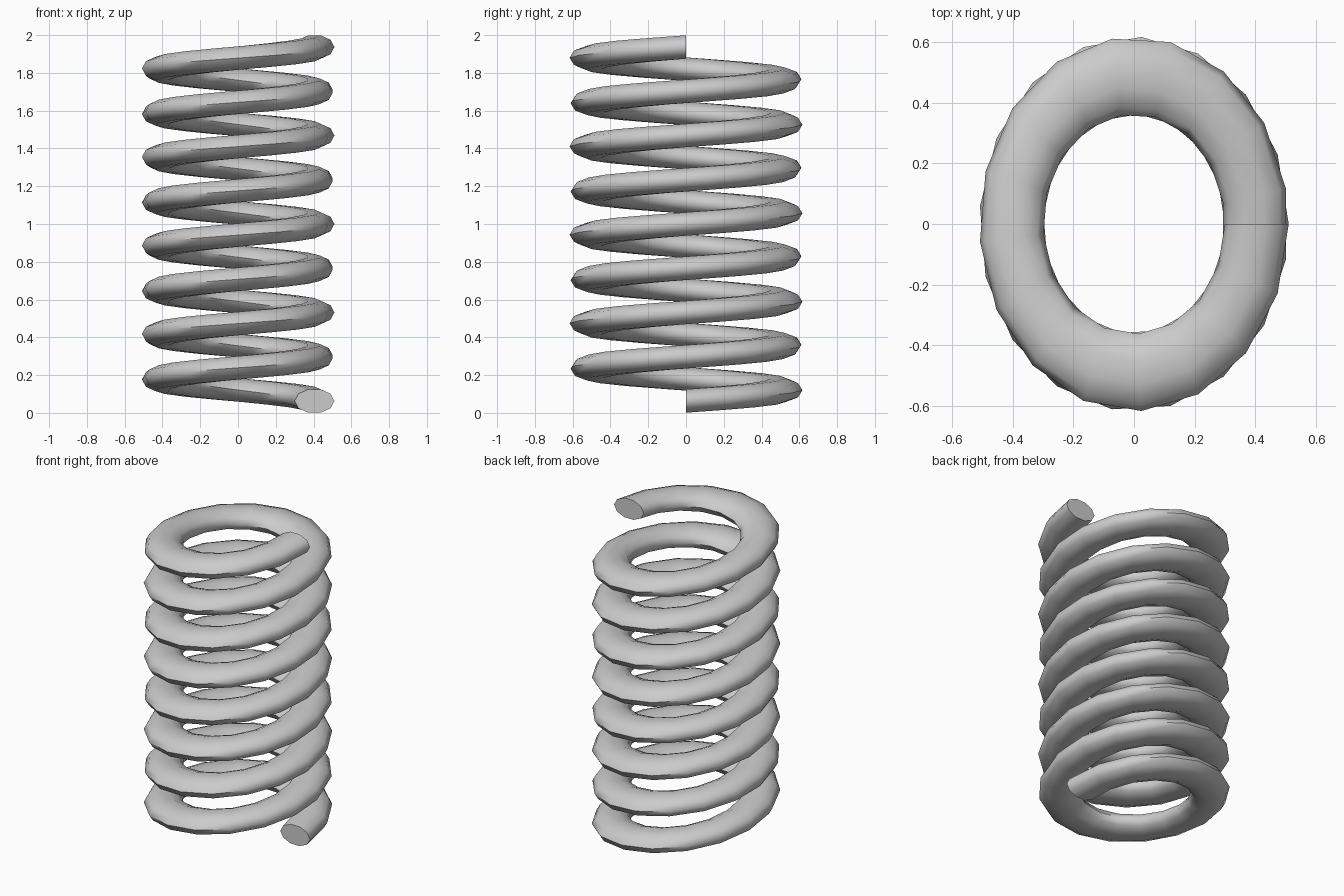
import bpy, bmesh
from math import sin, cos, pi

if "Cube" in bpy.data.objects:
    bpy.data.objects.remove(bpy.data.objects["Cube"])

TURNS, SEGS, SIDES = 8, 132, 10
RX, RY = 0.405, 0.49          # centre line of the slightly oval coil
TUBE, TUBE_Z = 0.26, 0.065    # tube radius relative to coil, and tube height radius
Z0, Z1 = 0.063, 1.937

bm = bmesh.new()

# Wire cross-sections swept along the rising coil
rings = []
for i in range(SEGS + 1):
    t = i / SEGS
    a = 2 * pi * TURNS * t
    z = Z0 + (Z1 - Z0) * t
    ring = []
    for j in range(SIDES):
        b = 2 * pi * j / SIDES
        k = 1 + TUBE * cos(b)
        ring.append(bm.verts.new((RX * k * cos(a), RY * k * sin(a), z + TUBE_Z * sin(b))))
    rings.append(ring)

for r0, r1 in zip(rings, rings[1:]):
    for j in range(SIDES):
        n = (j + 1) % SIDES
        bm.faces.new((r0[j], r0[n], r1[n], r1[j]))

# Flat wire ends
bm.faces.new(rings[0])
bm.faces.new(rings[-1])
bmesh.ops.recalc_face_normals(bm, faces=bm.faces)

mesh = bpy.data.meshes.new("coil_spring")
bm.to_mesh(mesh)
bm.free()
spring = bpy.data.objects.new("coil_spring", mesh)
bpy.context.collection.objects.link(spring)

bpy.context.view_layer.objects.active = spring
spring.select_set(True)
bpy.ops.object.shade_smooth_by_angle(angle=pi / 3)
